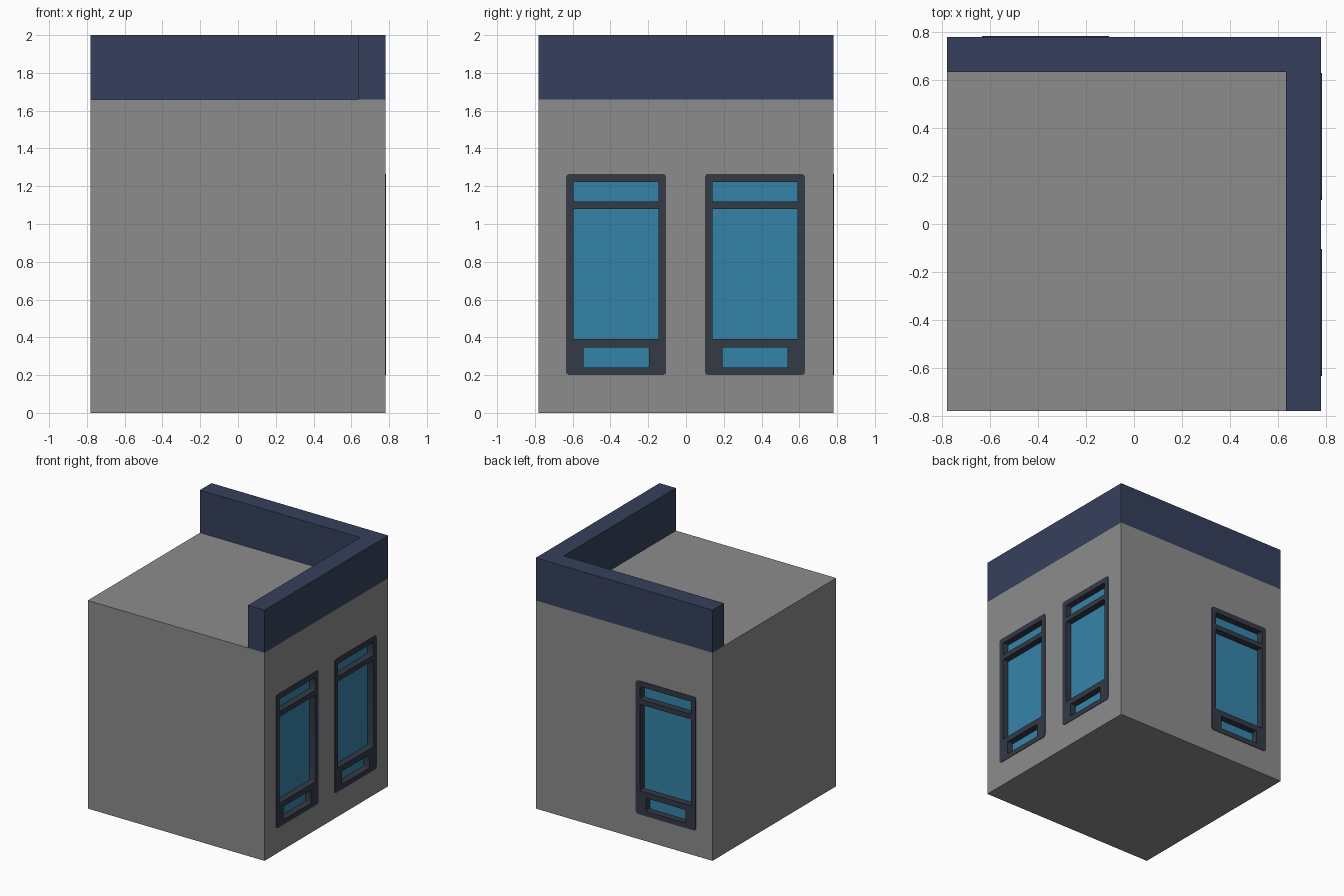
import bpy, bmesh, math
from mathutils import Matrix, Vector

if "Cube" in bpy.data.objects:
    bpy.data.objects.remove(bpy.data.objects["Cube"])

H = 0.78        # half width of the block
ROOF = 1.66     # roof height
IN = 0.635      # inner edge of the parapet
DEPTH = 0.05    # how far the glass sits behind the wall


def material(name, rgb):
    m = bpy.data.materials.new(name)
    m.diffuse_color = (*rgb, 1)
    m.use_nodes = True
    m.node_tree.nodes["Principled BSDF"].inputs["Base Color"].default_value = m.diffuse_color
    return m


GREY = material("wall grey", (0.265, 0.265, 0.265))
NAVY = material("parapet navy", (0.036, 0.051, 0.108))
DARK = material("frame charcoal", (0.033, 0.041, 0.060))
BLUE = material("glass blue", (0.036, 0.230, 0.400))


def add(name, bm, mat, matrix=Matrix()):
    bmesh.ops.remove_doubles(bm, verts=bm.verts, dist=1e-5)
    bmesh.ops.transform(bm, matrix=matrix, verts=bm.verts)
    bmesh.ops.recalc_face_normals(bm, faces=bm.faces)
    me = bpy.data.meshes.new(name)
    bm.to_mesh(me)
    bm.free()
    me.materials.clear()
    me.materials.append(mat)
    ob = bpy.data.objects.new(name, me)
    bpy.context.collection.objects.link(ob)
    return ob


def box(lo, hi):
    bm = bmesh.new()
    lo, hi = Vector(lo), Vector(hi)
    bmesh.ops.create_cube(bm, size=1, matrix=Matrix.Translation((lo + hi) / 2)
                          @ Matrix.Diagonal((*(hi - lo), 1)))
    return bm


def rounded(w, z0, z1, r):
    """Outline of a rectangle of half width w with rounded corners."""
    pts = []
    corners = [(w - r, z1 - r), (r - w, z1 - r), (r - w, z0 + r), (w - r, z0 + r)]
    for i, (cx, cz) in enumerate(corners):
        for k in range(4):
            a = math.radians(90 * i + 30 * k)
            pts.append((cx + r * math.cos(a), cz + r * math.sin(a)))
    return pts


# Window layout: (half width, bottom, top)
FRAME = (0.265, 0.20, 1.265)
PANES = [(0.225, 1.12, 1.222), (0.225, 0.39, 1.08), (0.173, 0.24, 0.345)]


def frame_bmesh():
    """Filled outline with three holes, extruded to the frame thickness."""
    cu = bpy.data.curves.new("frame_outline", 'CURVE')
    cu.dimensions = '2D'
    cu.fill_mode = 'BOTH'
    cu.extrude = (DEPTH + 0.004) / 2
    for pts in [rounded(*FRAME, 0.018)] + [rounded(*p, 0.006) for p in PANES]:
        s = cu.splines.new('POLY')
        s.points.add(len(pts) - 1)
        for p, (x, y) in zip(s.points, pts):
            p.co = (x, y, 0, 1)
        s.use_cyclic_u = True
    ob = bpy.data.objects.new("frame_outline", cu)
    bpy.context.collection.objects.link(ob)
    ev = ob.evaluated_get(bpy.context.evaluated_depsgraph_get())
    me = bpy.data.meshes.new_from_object(ev)
    bm = bmesh.new()
    bm.from_mesh(me)
    bmesh.ops.translate(bm, vec=(0, 0, (0.004 - DEPTH) / 2), verts=bm.verts)
    bpy.data.objects.remove(ob)
    bpy.data.curves.remove(cu)
    bpy.data.meshes.remove(me)
    return bm


# Main block
walls = add("walls", box((-H, -H, 0), (H, H, ROOF)), GREY)

# L-shaped parapet along the back and right edges
bm = bmesh.new()
outline = [(-H, IN), (IN, IN), (IN, -H), (H, -H), (H, H), (-H, H)]
face = bm.faces.new([bm.verts.new((x, y, ROOF)) for x, y in outline])
top = bmesh.ops.extrude_face_region(bm, geom=[face])["geom"]
bmesh.ops.translate(bm, vec=(0, 0, 2 - ROOF),
                    verts=[v for v in top if isinstance(v, bmesh.types.BMVert)])
if not face.is_valid or len(bm.faces) < 8:
    bm.faces.new([v for v in bm.verts if v.co.z < ROOF + 0.01])
add("parapet", bm, NAVY)

# Windows: local x runs along the wall, local y is up, local z points outward
right = Matrix(((0, 0, 1, H), (1, 0, 0, 0), (0, 1, 0, 0), (0, 0, 0, 1)))
back = Matrix(((-1, 0, 0, 0), (0, 0, 1, H), (0, 1, 0, 0), (0, 0, 0, 1)))
spots = [("right_front", right, -0.37), ("right_back", right, 0.365),
         ("back", back, 0.37)]

for name, wall, u in spots:
    m = wall @ Matrix.Translation((u, 0, 0))
    w, z0, z1 = FRAME
    # pocket in the wall
    cutter = add("pocket_cutter", box((0.01 - w, z0 + 0.01, -DEPTH - 0.01),
                                      (w - 0.01, z1 - 0.01, 0.1)), GREY, m)
    cutter.hide_render = True
    mod = walls.modifiers.new("pocket", 'BOOLEAN')
    mod.object = cutter
    mod.operation = 'DIFFERENCE'
    mod.solver = 'EXACT'
    bpy.context.view_layer.objects.active = walls
    bpy.ops.object.modifier_apply(modifier=mod.name)
    bpy.data.objects.remove(cutter)
    # frame and glass
    add("window_frame_" + name, frame_bmesh(), DARK, m)
    for i, (pw, p0, p1) in enumerate(PANES):
        add(f"window_glass_{name}_{i + 1}",
            box((-pw - 0.004, p0 - 0.004, -DEPTH - 0.006),
                (pw + 0.004, p1 + 0.004, -DEPTH + 0.002)), BLUE, m)
